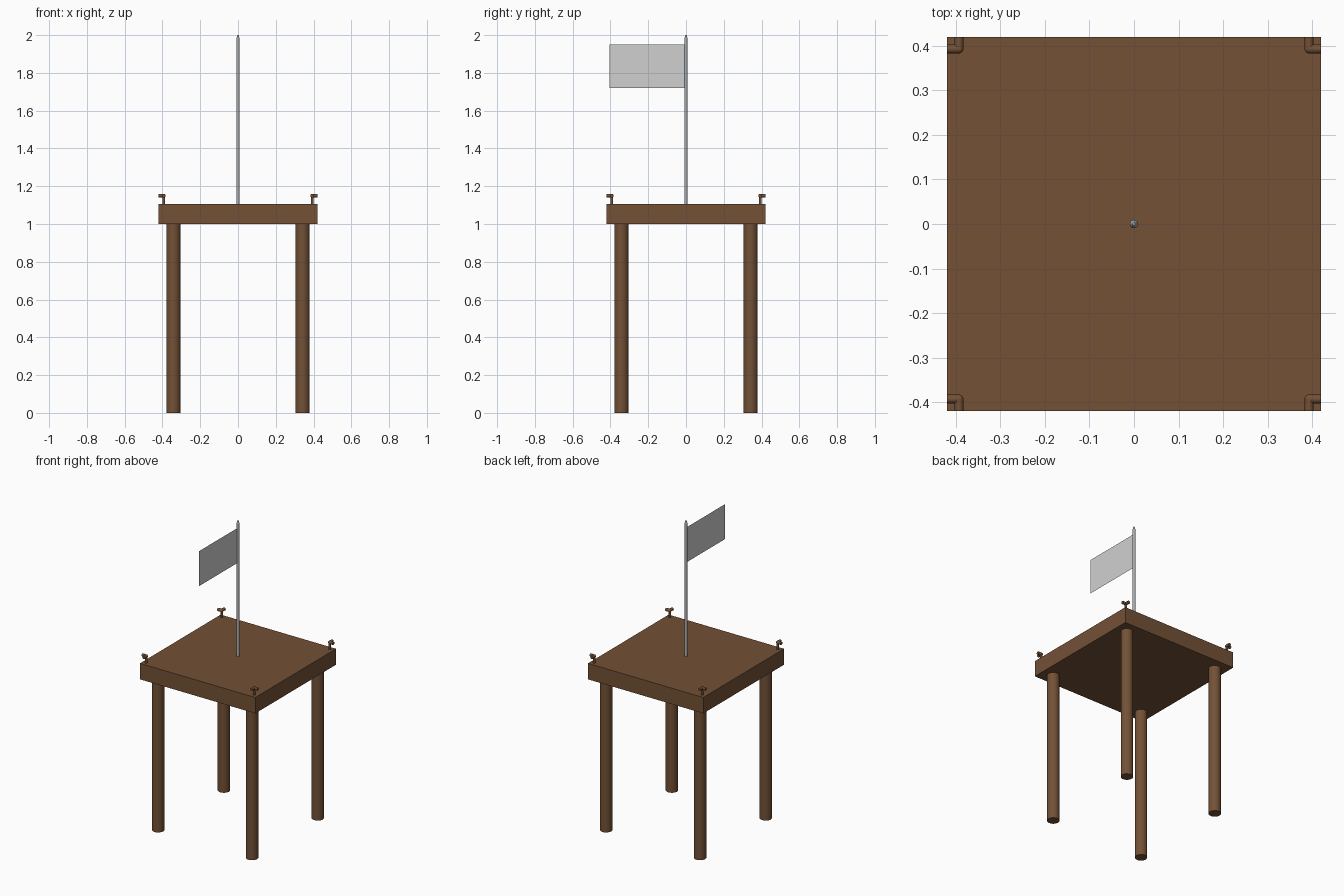
import bpy
from mathutils import Vector

if "Cube" in bpy.data.objects:
    bpy.data.objects.remove(bpy.data.objects["Cube"])


def material(name, srgb):
    m = bpy.data.materials.new(name)
    m.diffuse_color = [(c / 255 / 12.92 if c < 11 else ((c / 255 + 0.055) / 1.055) ** 2.4) for c in srgb] + [1]
    m.use_nodes = True
    m.node_tree.nodes["Principled BSDF"].inputs["Base Color"].default_value = m.diffuse_color
    return m


wood = material("brown wood", (115, 81, 54))
steel = material("pole grey", (170, 172, 175))
cloth = material("pale flag", (208, 208, 208))


def finish(name, mat, smooth=True):
    ob = bpy.context.object
    ob.name = name
    ob.data.materials.append(mat)
    if smooth:
        bpy.ops.object.shade_smooth_by_angle()
    return ob


def rod(name, a, b, r, mat, r2=None, sides=24):
    """Cylinder or taper from point a to point b."""
    a, b = Vector(a), Vector(b)
    d = b - a
    bpy.ops.mesh.primitive_cone_add(
        vertices=sides, radius1=r, radius2=r if r2 is None else r2, depth=d.length,
        location=(a + b) / 2, rotation=d.to_track_quat('Z', 'Y').to_euler())
    return finish(name, mat)


# Table top slab
bpy.ops.mesh.primitive_cube_add(size=1, location=(0, 0, 1.0525))
bpy.context.object.scale = (0.84, 0.84, 0.105)
finish("table_top", wood, False)

for sx, nx in ((-1, "left"), (1, "right")):
    for sy, ny in ((-1, "front"), (1, "back")):
        tag = f"{ny}_{nx}"
        # Round leg
        rod(f"{tag}_leg", (sx * .342, sy * .342, 0), (sx * .342, sy * .342, 1.0), .037, wood, sides=32)
        # Corner hook: stem, rounded elbow, and two outward arms
        x, y, z = sx * .393, sy * .393, 1.15
        rod(f"{tag}_hook_stem", (x, y, 1.1), (x, y, z), .007, wood, sides=16)
        rod(f"{tag}_hook_arm_x", (x, y, z), (sx * .42, y, z), .010, wood, sides=16)
        rod(f"{tag}_hook_arm_y", (x, y, z), (x, sy * .42, z), .010, wood, sides=16)
        bpy.ops.mesh.primitive_uv_sphere_add(segments=16, ring_count=8, radius=.010, location=(x, y, z))
        finish(f"{tag}_hook_elbow", wood)

# Flag pole with tapered tip
rod("flag_pole", (0, 0, 1.1), (0, 0, 1.98), .009, steel)
rod("pole_tip", (0, 0, 1.98), (0, 0, 2.0), .009, steel, r2=.003)

# Flag sheet, reaching towards the front
bpy.ops.mesh.primitive_plane_add(size=1)
me = bpy.context.object.data
for v in me.vertices:
    v.co = (0, -.205 + v.co.x * .40, 1.835 + v.co.y * .23)
finish("flag", cloth, False)
